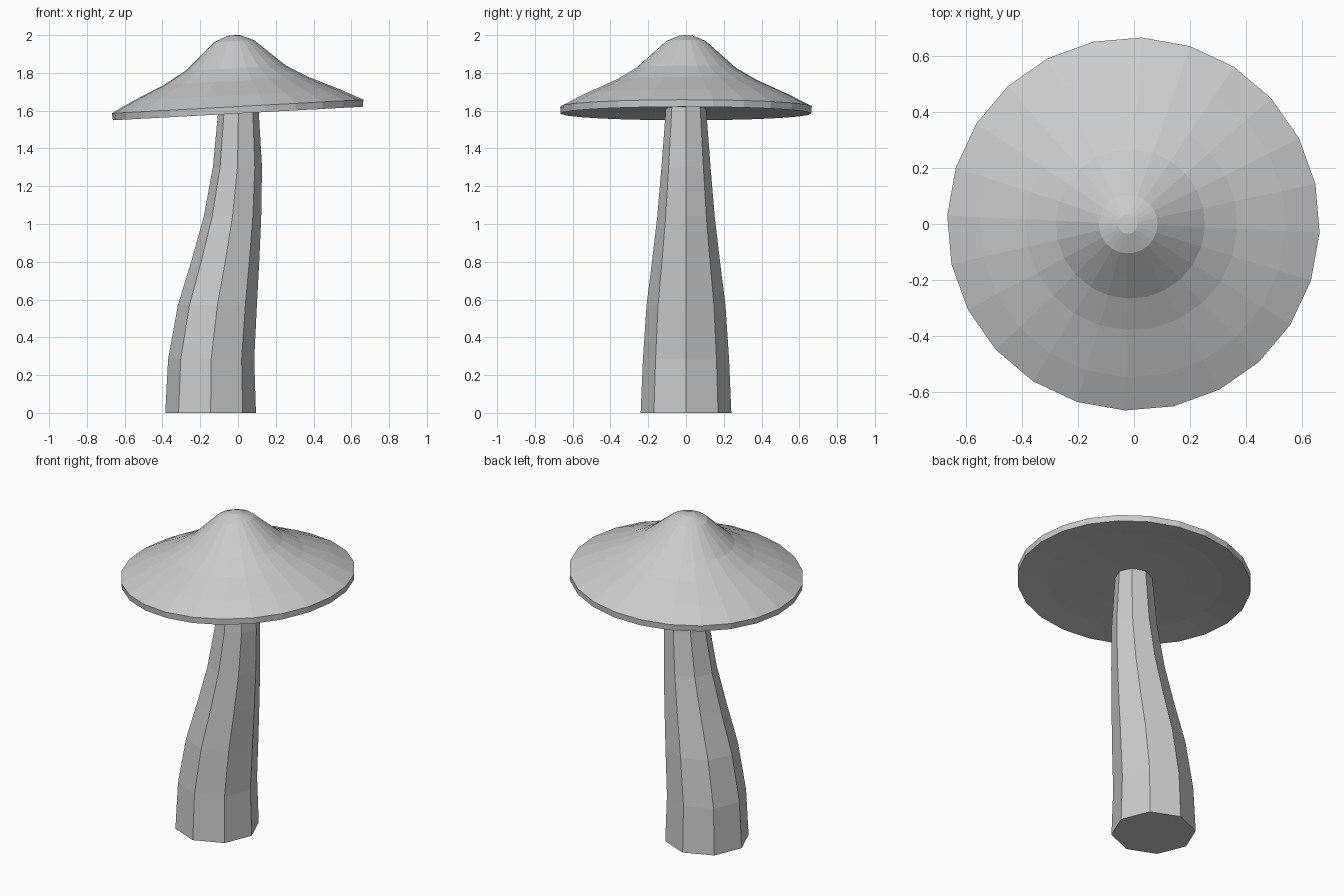
import bpy, bmesh
from math import sin, cos, pi, radians
from mathutils import Matrix

if "Cube" in bpy.data.objects:
    bpy.data.objects.remove(bpy.data.objects["Cube"])


def ring(bm, n, r, z, x=0.0, turn=0.0):
    return [bm.verts.new((x + r * cos(turn + 2 * pi * i / n),
                          r * sin(turn + 2 * pi * i / n), z)) for i in range(n)]


def loft(bm, rings):
    for a, b in zip(rings, rings[1:]):
        n = len(a)
        for i in range(n):
            j = (i + 1) % n
            bm.faces.new((a[i], a[j], b[j], b[i]))


def fan(bm, loop, z):
    tip = bm.verts.new((0, 0, z))
    for i in range(len(loop)):
        bm.faces.new((loop[i], loop[(i + 1) % len(loop)], tip))


def finish(bm, name):
    bmesh.ops.recalc_face_normals(bm, faces=bm.faces)
    mesh = bpy.data.meshes.new(name)
    bm.to_mesh(mesh)
    bm.free()
    obj = bpy.data.objects.new(name, mesh)
    bpy.context.collection.objects.link(obj)
    return obj


# Stem: bent, tapering octagon (height, centre x, radius)
path = [(0, -0.145, 0.24), (0.285, -0.142, 0.228), (0.57, -0.109, 0.209),
        (0.81, -0.066, 0.179), (1.04, -0.029, 0.152), (1.3, -0.003, 0.13),
        (1.63, 0.003, 0.105)]
bm = bmesh.new()
rings = [ring(bm, 8, r, z, x) for z, x, r in path]
loft(bm, rings)
bm.faces.new(rings[0])
bm.faces.new(rings[-1])
finish(bm, "stem")

# Cap: bell profile with thin rim and shallow hollow underside, (radius, height)
profile = [(0.3, 0.027), (0.5, 0.018), (0.664, 0.0), (0.667, 0.037), (0.548, 0.098),
           (0.38, 0.174), (0.267, 0.24), (0.19, 0.308), (0.105, 0.384), (0.035, 0.413)]
bm = bmesh.new()
rings = [ring(bm, 24, r, z, turn=radians(-2.6)) for r, z in profile]
loft(bm, rings)
fan(bm, rings[0], 0.03)
fan(bm, rings[-1], 0.415)
# Tilt the cap slightly so its right side is higher
bm.transform(Matrix.Translation((0, 0, 1.585)) @ Matrix.Rotation(radians(-3.1), 4, 'Y'))
finish(bm, "cap")
